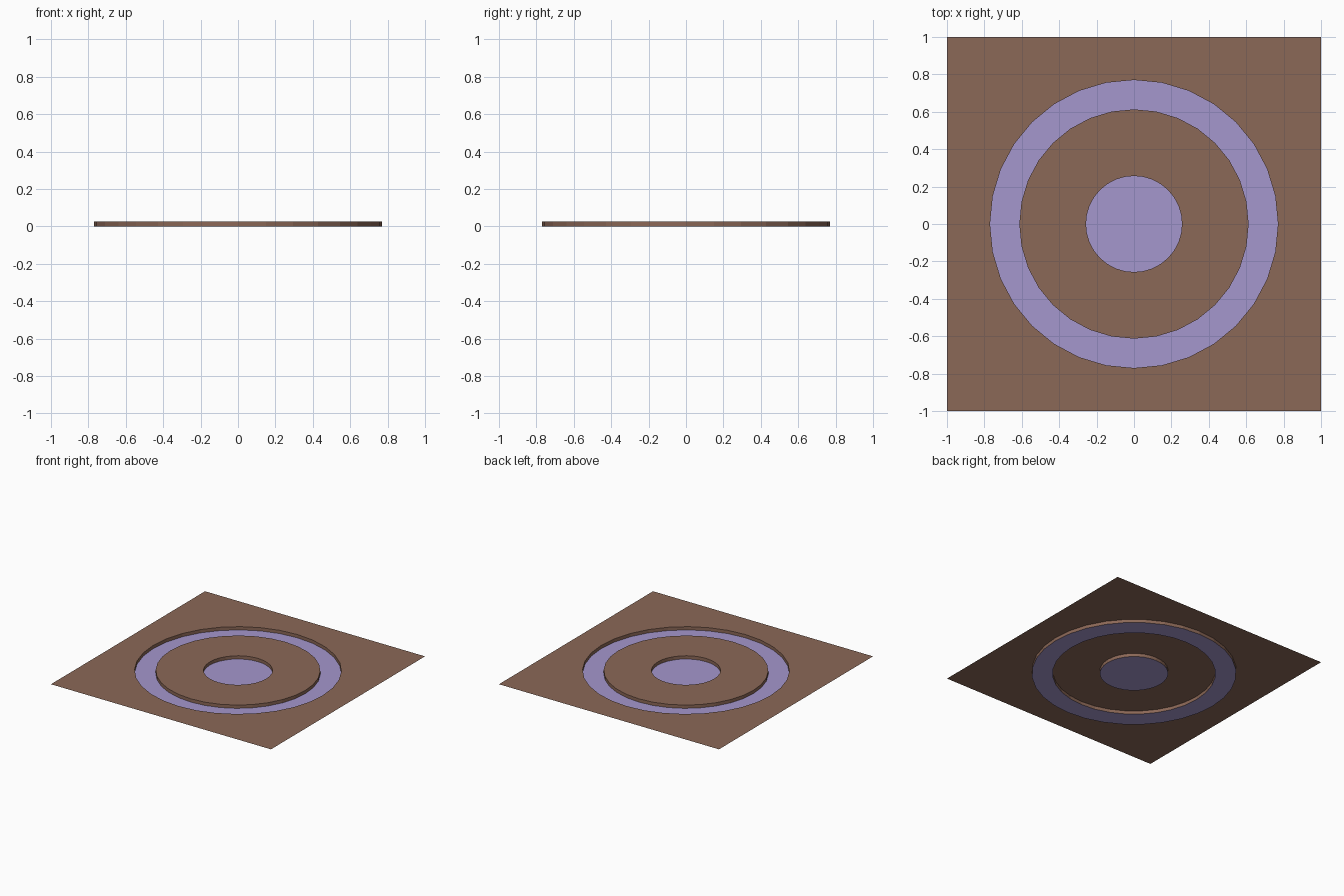
import bpy, bmesh, math

if "Cube" in bpy.data.objects:
    bpy.data.objects.remove(bpy.data.objects["Cube"])

SEG = 32
TOP = 0.027                      # sheet height; recess floors lie on z = 0
R_OUT, R_IN, R_DISC = 0.77, 0.613, 0.257


def material(name, rgb):
    m = bpy.data.materials.new(name)
    m.diffuse_color = (*rgb, 1)
    m.use_nodes = True
    m.node_tree.nodes["Principled BSDF"].inputs["Base Color"].default_value = m.diffuse_color
    return m


brown = material("brown", (0.26, 0.138, 0.095))
lilac = material("lilac", (0.375, 0.31, 0.61))


def circle(r, z):
    return [(r * math.cos(a), r * math.sin(a), z)
            for a in (2 * math.pi * i / SEG for i in range(SEG))]


def square(z):
    # circle points pushed out to the edge of the square, corners included
    return [(x / max(abs(x), abs(y)), y / max(abs(x), abs(y)), z)
            for x, y, z in circle(1, z)]


def sheet(name, strips, mat, cap=None):
    """Each strip is a list of loops, bridged from the outside inwards."""
    bm = bmesh.new()
    for loops in strips:
        rows = [[bm.verts.new(p) for p in loop] for loop in loops]
        for a, b in zip(rows, rows[1:]):
            for i in range(SEG):
                j = (i + 1) % SEG
                bm.faces.new((a[i], a[j], b[j], b[i]))
    if cap:
        bm.faces.new([bm.verts.new(p) for p in cap])
    me = bpy.data.meshes.new(name)
    bm.to_mesh(me)
    bm.free()
    me.materials.append(mat)
    ob = bpy.data.objects.new(name, me)
    bpy.context.collection.objects.link(ob)
    return ob


# Square surround with the outer wall of the ring groove
sheet("square_surround", [[square(TOP), circle(R_OUT, TOP), circle(R_OUT, 0)]], brown)
# Raised band between groove and centre, with its inner and outer walls
sheet("raised_band", [[circle(R_IN, 0), circle(R_IN, TOP),
                       circle(R_DISC, TOP), circle(R_DISC, 0)]], brown)
# Sunken coloured floors
sheet("ring_floor", [[circle(R_OUT, 0), circle(R_IN, 0)]], lilac)
sheet("centre_floor", [], lilac, cap=circle(R_DISC, 0))
